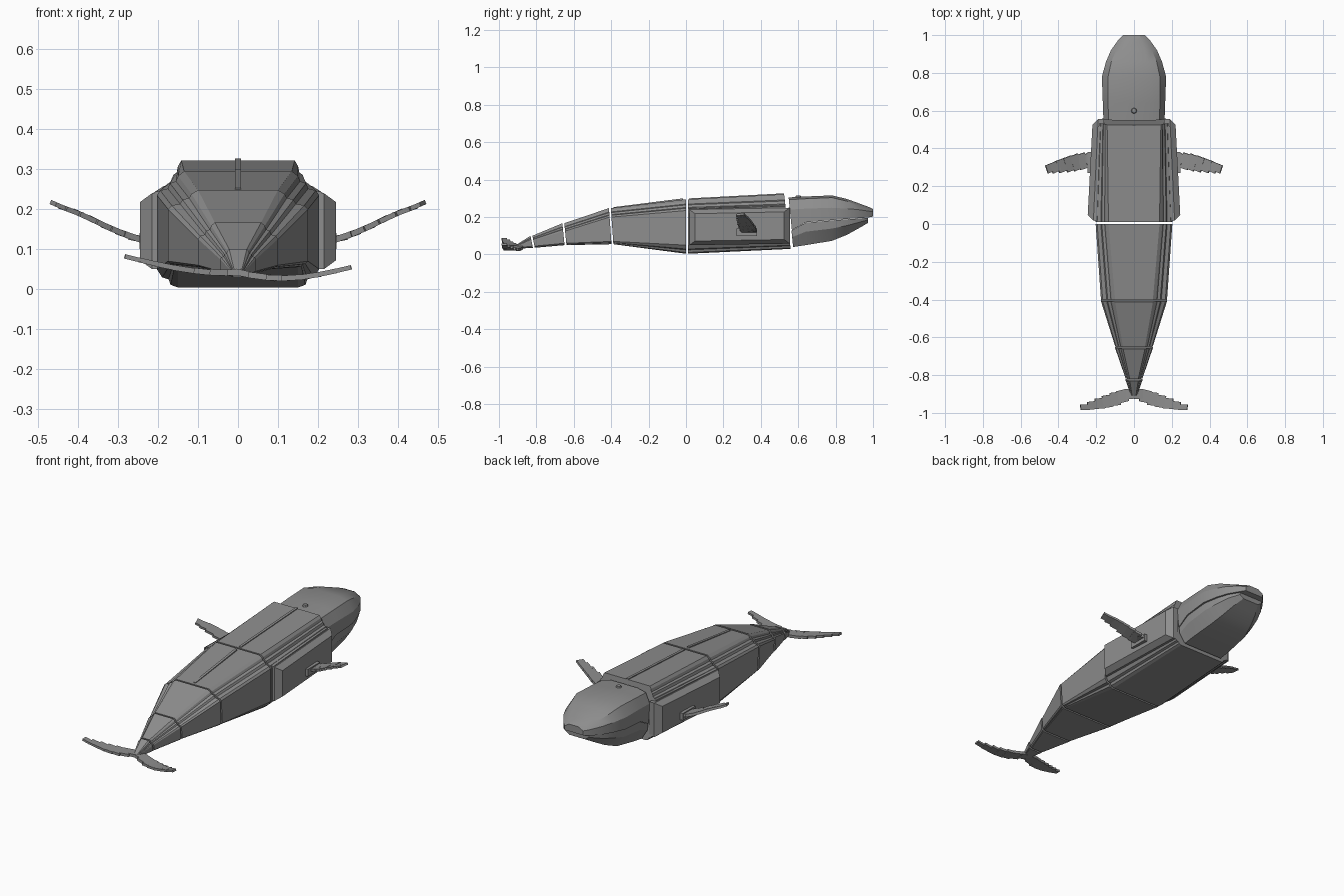
import bpy, bmesh, math
from mathutils import Vector, Matrix

if "Cube" in bpy.data.objects:
    bpy.data.objects.remove(bpy.data.objects["Cube"])

grey = bpy.data.materials.new("hull grey")
grey.diffuse_color = (0.27, 0.27, 0.27, 1)
grey.use_nodes = True
grey.node_tree.nodes["Principled BSDF"].inputs["Base Color"].default_value = grey.diffuse_color


def finish(bm, name, smooth=None):
    bmesh.ops.recalc_face_normals(bm, faces=bm.faces)
    me = bpy.data.meshes.new(name)
    bm.to_mesh(me)
    bm.free()
    me.materials.append(grey)
    ob = bpy.data.objects.new(name, me)
    bpy.context.collection.objects.link(ob)
    if smooth:
        bpy.context.view_layer.objects.active = ob
        ob.select_set(True)
        bpy.ops.object.shade_smooth_by_angle(angle=math.radians(smooth))
        ob.select_set(False)
    return ob


def loft(name, rings, smooth=None):
    """Closed skin through rings of equal point count."""
    bm = bmesh.new()
    vs = [[bm.verts.new(p) for p in r] for r in rings]
    n = len(vs[0])
    for a, b in zip(vs, vs[1:]):
        for i in range(n):
            j = (i + 1) % n
            bm.faces.new((a[i], a[j], b[j], b[i]))
    bm.faces.new(vs[0])
    bm.faces.new(vs[-1])
    return finish(bm, name, smooth)


def ring(half, y, slope=0.0, zc=0.0):
    """Mirror a half profile (x, z) from top to bottom into a full ring."""
    pts = list(half) + [(-x, z) for x, z in reversed(half)]
    return [(x, y + slope * (z - zc), z) for x, z in pts]


# stepped upper shoulder and lower chine, as (outward, downward) fractions
STEPS = [(0, 0), (.22, .2), (.30, .42), (.52, .5), (.6, .72), (.88, .8), (1, 1)]
CHINE = [(0, 0), (.25, .45), (.55, .55), (.65, .85), (1, 1)]


def hull(y, zt, zb, wt, wm, wb, z1, z2, slope):
    half = [(wt + (wm - wt) * u, zt + (z1 - zt) * v) for u, v in STEPS]
    half += [(wm + (wb - wm) * u, z2 + (zb - z2) * v) for u, v in CHINE]
    return ring(half, y, slope, (zt + zb) / 2)


# station: y, top, bottom, top/mid/bottom half widths, shoulder z, chine z, seam tilt
stations = [
    (-.915, .05, .03, .010, .015, .010, .043, .035, 0),
    (-.82, .10, .036, .022, .045, .03, .075, .045, -.2),
    (-.65, .167, .05, .058, .10, .08, .125, .06, -.1),
    (-.40, .248, .055, .10, .175, .15, .20, .07, -.07),
    (.005, .295, .004, .135, .203, .15, .235, .05, 0),
    (.547, .322, .03, .142, .18, .14, .25, .065, -.12),
]
names = ["tail_stock", "tail_section", "rear_section", "mid_section", "chest_section"]
for name, a, b in zip(names, stations, stations[1:]):
    a, b = list(a), list(b)
    a[0] += .005
    b[0] -= .005
    loft(name, [hull(*a), hull(*b)])


def box(bm, size, mat):
    bmesh.ops.create_cube(bm, size=1, matrix=mat @ Matrix.Diagonal((*size, 1)))


# dorsal ridge strips along the back
for name, a, b in (("dorsal_ridge_rear", stations[3], stations[4]),
                   ("dorsal_ridge_front", stations[4], stations[5])):
    rings = []
    for s, off in ((a, .012), (b, -.022)):
        rings.append(ring([(.007, s[1] + .005), (.007, s[1] - .02)], s[0] + off))
    loft(name, rings)

# upper head with blunt snout: y, top, mouth z, top/mid half widths, shoulder z
head = [(.562, .305, .13, .135, .162, .24), (.64, .31, .172, .137, .165, .245),
        (.78, .316, .184, .137, .17, .25), (.86, .297, .19, .12, .148, .245),
        (.92, .275, .194, .095, .122, .24), (.975, .255, .198, .065, .083, .232),
        (1.0, .243, .203, .05, .058, .228)]
rings = []
for i, (y, zt, zm, wt, wm, z1) in enumerate(head):
    half = [(wt * .6, zt), (wt, zt - .012), (wm, z1), (wm, zm)]
    rings.append(ring(half, y, -.1 if i == 0 else 0, .17))
loft("upper_head", rings, 25)

# lower jaw: y, mouth z, bottom, top and bottom half widths
jaw = [(.568, .128, .04, .158, .125), (.64, .17, .05, .160, .125),
       (.78, .182, .073, .162, .115), (.86, .188, .105, .140, .095),
       (.92, .192, .138, .115, .075), (.972, .196, .168, .075, .05)]
rings = []
for i, (y, zm, zb, wt, wb) in enumerate(jaw):
    half = [(wt, zm), (wt * .99, zm * .6 + zb * .4), (wb, zb)]
    rings.append(ring(half, y, -.1 if i == 0 else 0, .085))
loft("lower_jaw", rings, 25)

# blowhole
bm = bmesh.new()
bmesh.ops.create_cone(bm, cap_ends=True, segments=8, radius1=.017, radius2=.012,
                      depth=.012, matrix=Matrix.Translation((0, .6, .31)))
finish(bm, "blowhole")


def limb(name, side, pts, thick, twist):
    """Overlapping plates along a path of (x, y, z, chord)."""
    bm = bmesh.new()
    for k, (p, q) in enumerate(zip(pts, pts[1:])):
        a, b = Vector(p[:3]), Vector(q[:3])
        d = (b - a).normalized()
        up = Vector((-d.z, 0, d.x)).normalized()
        fwd = up.cross(d)
        rot = Matrix((d, fwd, up)).transposed().to_4x4()
        m = Matrix.Translation((a + b) / 2) @ rot @ Matrix.Rotation(twist, 4, 'Z')
        box(bm, ((b - a).length * 1.25, (p[3] + q[3]) / 2, thick * (1 - .05 * k)), m)
    bmesh.ops.scale(bm, vec=(side, 1, 1), verts=bm.verts)
    finish(bm, name)


flipper = [(.225, .345, .122, .06), (.255, .335, .128, .08), (.29, .33, .14, .085),
           (.325, .322, .155, .08), (.36, .314, .172, .075), (.40, .306, .19, .06),
           (.435, .297, .203, .05), (.46, .292, .214, .04)]
fluke = [(0, -.895, .042, .045), (.04, -.903, .037, .062), (.08, -.92, .034, .07),
         (.12, -.932, .034, .07), (.16, -.945, .036, .06), (.20, -.955, .04, .05),
         (.24, -.966, .045, .035), (.278, -.974, .05, .022)]
for side, tag in ((1, "right"), (-1, "left")):
    # raised flank panel with bevelled rim
    rims = []
    for out, dy, dz in ((-.02, 0, 0), (.012, 0, 0), (.042, .03, .022)):
        rims.append([(side * (x + out), y, z) for x, y, z in (
            (.203, .018 + dy, .05 + dz), (.178, .555 - dy, .058 + dz),
            (.178, .555 - dy, .25 - dz), (.203, .018 + dy, .24 - dz))])
    loft(tag + "_flank_panel", rims)
    # flipper mount
    bm = bmesh.new()
    box(bm, (.03, .11, .04), Matrix.Translation((side * .232, .325, .12)))
    finish(bm, tag + "_flipper_mount")
    limb(tag + "_flipper", side, flipper, .016, -.16)
    # the left fluke is lifted a little more than the right
    lift = .012 if side > 0 else .11
    path = [(x, y, z + lift * x - (.008 * math.sin(x / .278 * math.pi) if side > 0 else 0), c)
            for x, y, z, c in fluke]
    limb(tag + "_fluke", side, path, .016, .16)
    # shoulder rails
    loft(tag + "_shoulder_rail", [
        [(side * x, s[0] + o, s[6] + dz) for x, dz in
         ((s[4] - .012, .012), (s[4] + .006, .008), (s[4] + .006, -.012), (s[4] - .012, -.012))]
        for s, o in ((stations[4], .012), (stations[5], -.015))])
